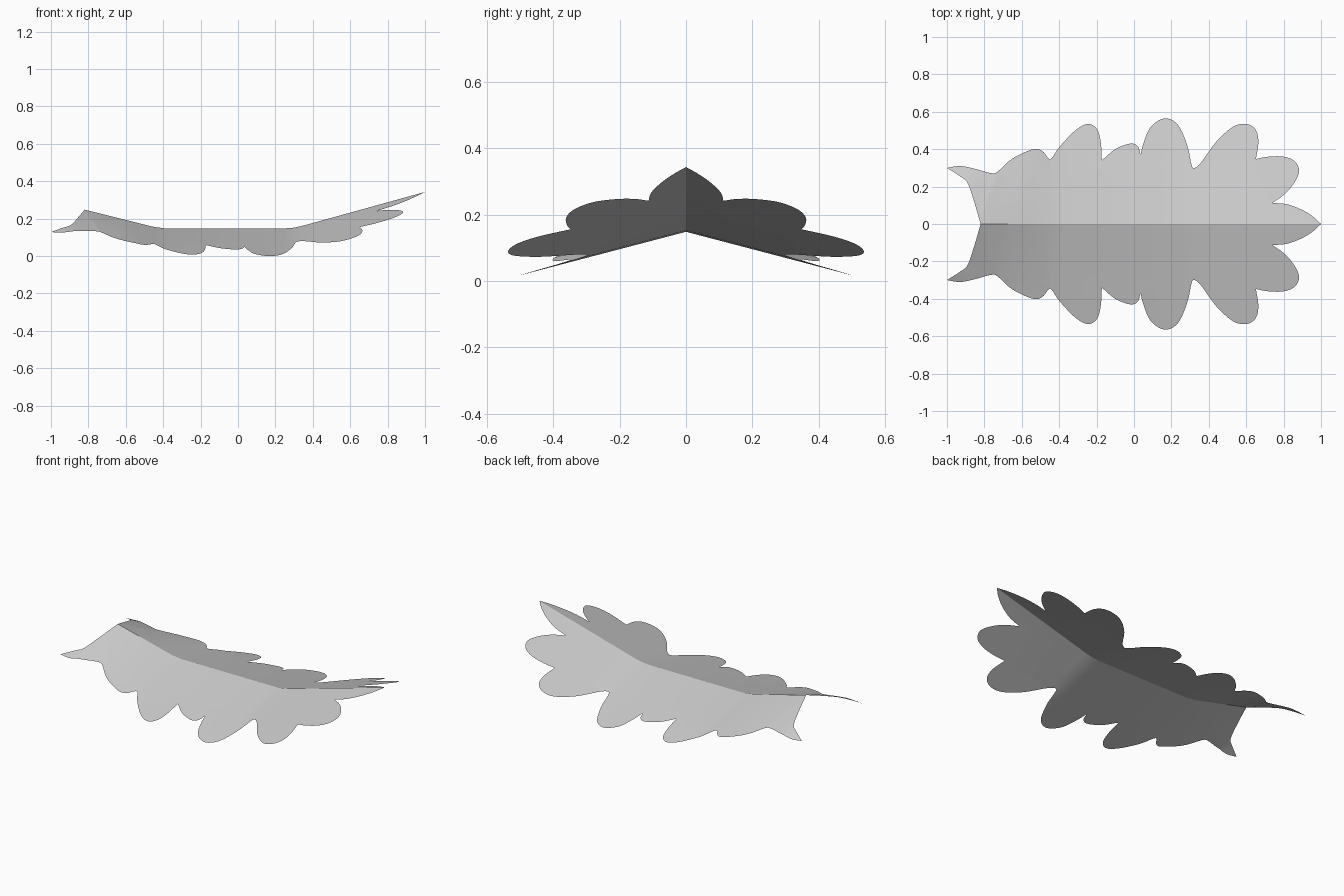
import bpy, bmesh
from mathutils import Vector

if "Cube" in bpy.data.objects:
    bpy.data.objects.remove(bpy.data.objects["Cube"])

# Half outline of the leaf seen from above: smooth runs split at sharp notches and tips
RUNS = [
    [(-.82, 0), (-.855, .12), (-.89, .22), (-.93, .255), (-1, .30)],                  # torn stem end
    [(-1, .30), (-.93, .31), (-.85, .295), (-.765, .272), (-.73, .28), (-.65, .35),
     (-.54, .40), (-.49, .39), (-.457, .35), (-.44, .352), (-.40, .41), (-.32, .495),
     (-.25, .535), (-.20, .51), (-.178, .44), (-.172, .34)],
    [(-.172, .34), (-.10, .40), (-.02, .43), (.02, .415), (.035, .37)],
    [(.035, .37), (.05, .43), (.09, .52), (.165, .565), (.235, .53), (.285, .42),
     (.308, .315), (.325, .30), (.36, .33), (.44, .44), (.53, .52), (.60, .535),
     (.65, .505), (.665, .44), (.652, .348)],
    [(.652, .348), (.72, .36), (.80, .36), (.86, .335), (.883, .28), (.85, .21),
     (.80, .155), (.74, .113)],
    [(.74, .113), (.82, .105), (.90, .075), (.96, .037), (1, 0)],                     # leaf tip
]
RIB = [(-1, .295), (-.82, .25), (-.45, .158), (-.39, .15), (.25, .15), (.30, .154),
       (.35, .165), (1, .345)]                                                       # midrib height
DROOP = [(-1, .55), (-.88, .43), (-.82, .40), (-.73, .355), (-.55, .28), (-.42, .262), (1, .262)]


def lerp(table, x):
    for (x0, v0), (x1, v1) in zip(table, table[1:]):
        if x <= x1:
            return v0 + (v1 - v0) * (x - x0) / (x1 - x0)
    return table[-1][1]


def spline(pts, n=5):
    """Catmull-Rom through the points, without the last one."""
    p = [Vector(q) for q in pts]
    p = [2 * p[0] - p[1]] + p + [2 * p[-1] - p[-2]]
    out = []
    for a, b, c, d in zip(p, p[1:], p[2:], p[3:]):
        for i in range(n):
            t = i / n
            out.append(.5 * (2 * b + (c - a) * t + (2 * a - 5 * b + 4 * c - d) * t**2
                             + (3 * b - a - 3 * c + d) * t**3))
    return out


# Flat half leaf
outline = [q for run in RUNS for q in spline(run)] + [Vector((1, 0))]
bm = bmesh.new()
bm.faces.new([bm.verts.new((q.x, q.y, 0)) for q in outline])
bmesh.ops.triangulate(bm, faces=bm.faces[:])

# Cross cuts where the leaf bends
for x in (-.94, -.88, -.82, -.73, -.64, -.55, -.45, -.42, -.39, .25, .30, .35):
    bmesh.ops.bisect_plane(bm, geom=bm.verts[:] + bm.edges[:] + bm.faces[:],
                           plane_co=(x, 0, 0), plane_no=(1, 0, 0))

# Fold: midrib height minus sideways droop
for v in bm.verts:
    v.co.z = lerp(RIB, v.co.x) - lerp(DROOP, v.co.x) * v.co.y
low = min(v.co.z for v in bm.verts)
for v in bm.verts:
    v.co.z -= low

# Mirrored half, welded along the midrib
copy = bmesh.ops.duplicate(bm, geom=bm.verts[:] + bm.edges[:] + bm.faces[:])["geom"]
for g in copy:
    if isinstance(g, bmesh.types.BMVert):
        g.co.y *= -1
bmesh.ops.remove_doubles(bm, verts=bm.verts[:], dist=1e-5)
bm.normal_update()
for f in bm.faces:
    if f.normal.z < 0:
        f.normal_flip()

mesh = bpy.data.meshes.new("leaf")
bm.to_mesh(mesh)
bm.free()
leaf = bpy.data.objects.new("leaf", mesh)
bpy.context.collection.objects.link(leaf)
bpy.context.view_layer.objects.active = leaf
leaf.select_set(True)
bpy.ops.object.shade_smooth_by_angle(angle=.4)
